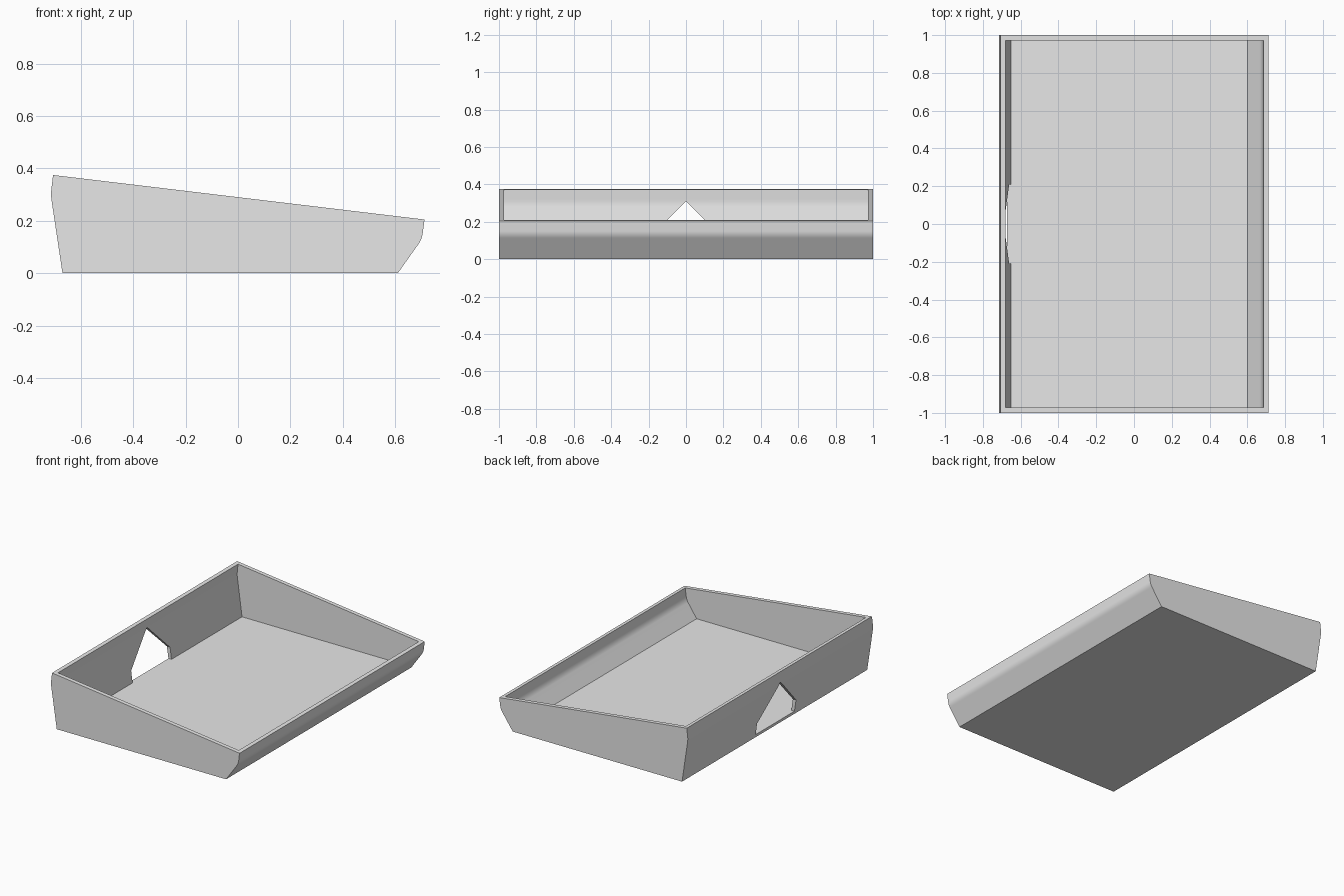
import bpy, bmesh
from math import radians
from mathutils import Vector

cube = bpy.data.objects.get("Cube")
if cube:
    bpy.data.objects.remove(cube, do_unlink=True)

grey = bpy.data.materials.new("plain grey")
grey.use_nodes = True
colour = (0.8, 0.8, 0.8, 1)
grey.diffuse_color = colour
grey.node_tree.nodes["Principled BSDF"].inputs["Base Color"].default_value = colour


def rounded(points, knees, size=0.02):
    """Replace the listed corners of a profile with a tight curve."""
    out = []
    for i, p in enumerate(points):
        p = Vector(p)
        if i not in knees:
            out.append(p)
            continue
        before = Vector(points[i - 1])
        after = Vector(points[(i + 1) % len(points)])
        a = p + (before - p).normalized() * size
        b = p + (after - p).normalized() * size
        for t in (0, 0.33, 0.67, 1):
            out.append(a.lerp(p, t).lerp(p.lerp(b, t), t))
    return out


def prism(name, points, offset):
    """Extrude a closed outline of 3D points along an offset."""
    bm = bmesh.new()
    face = bm.faces.new([bm.verts.new(p) for p in points])
    ext = bmesh.ops.extrude_face_region(bm, geom=[face], use_keep_orig=True)
    moved = [v for v in ext["geom"] if isinstance(v, bmesh.types.BMVert)]
    bmesh.ops.translate(bm, verts=moved, vec=offset)
    bmesh.ops.recalc_face_normals(bm, faces=bm.faces)
    mesh = bpy.data.meshes.new(name)
    bm.to_mesh(mesh)
    bm.free()
    mesh.materials.append(grey)
    obj = bpy.data.objects.new(name, mesh)
    bpy.context.collection.objects.link(obj)
    return obj


def side_prism(name, profile, half):
    return prism(name, [(p[0], -half, p[1]) for p in profile], (0, 2 * half, 0))


# Sloping outer shell with a knee in each long wall
outer = [(-0.67, 0), (0.61, 0), (0.702, 0.13), (0.712, 0.205),
         (-0.706, 0.375), (-0.715, 0.30)]
tray = side_prism("tray", rounded(outer, {2, 5}), 1.0)

# Hollow inside, open at the top
inner = [(-0.65, 0.02), (0.60, 0.02), (0.676, 0.13), (0.725, 0.5),
         (-0.667, 0.5), (-0.688, 0.30)]
hollow = side_prism("hollow_cutter", rounded(inner, {2, 5}), 0.972)

# House-shaped opening in the tall wall
house = [(-0.21, 0.02), (0.21, 0.02), (0.21, 0.10), (0, 0.31), (-0.21, 0.10)]
opening = prism("opening_cutter", [(-0.8, y, z) for y, z in house], (0.3, 0, 0))

bpy.ops.object.select_all(action='DESELECT')
tray.select_set(True)
bpy.context.view_layer.objects.active = tray
for cutter in (hollow, opening):
    cutter.hide_render = True
    mod = tray.modifiers.new(cutter.name, 'BOOLEAN')
    mod.operation = 'DIFFERENCE'
    mod.solver = 'EXACT'
    mod.object = cutter
    bpy.ops.object.modifier_apply(modifier=mod.name)
    bpy.data.objects.remove(cutter, do_unlink=True)

# Smooth knees, crisp corners
bpy.ops.object.shade_smooth_by_angle(angle=radians(30))
weighted = tray.modifiers.new("even_shading", 'WEIGHTED_NORMAL')
weighted.keep_sharp = True
